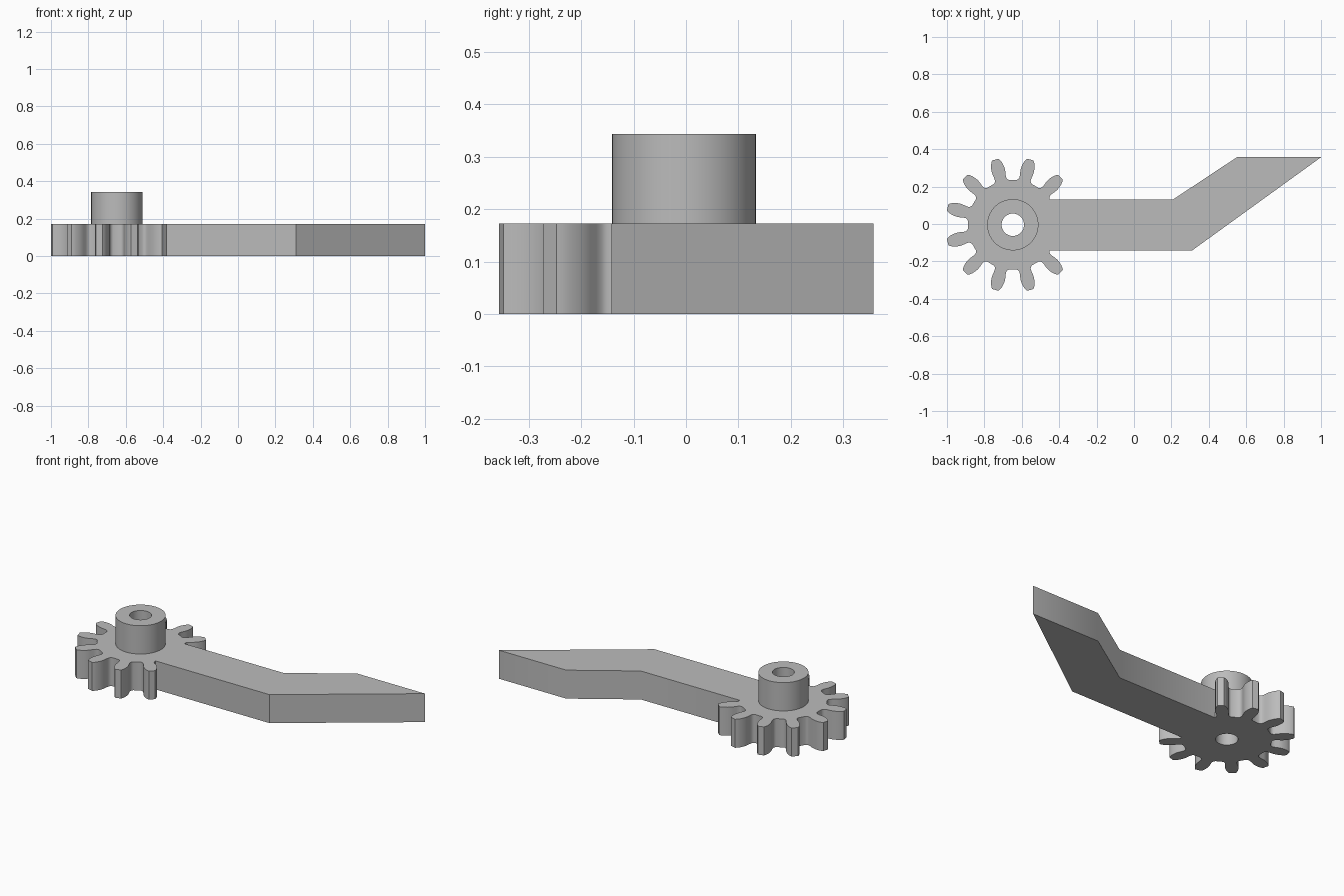
import bpy, bmesh
from math import radians, cos, sin, pi

if "Cube" in bpy.data.objects:
    bpy.data.objects.remove(bpy.data.objects["Cube"])

CENTRE_X, CENTRE_Y = -0.648, -0.004
THICK, HUB_TOP = 0.172, 0.343
HUB_R, BORE_R = 0.137, 0.06
TEETH = 12

grey = bpy.data.materials.new("plain_grey")
grey.use_nodes = True
colour = (0.5, 0.5, 0.5, 1)
grey.diffuse_color = colour
grey.node_tree.nodes["Principled BSDF"].inputs["Base Color"].default_value = colour


def prism(name, outline, z0, z1):
    """Extrude a closed counter-clockwise outline from z0 to z1."""
    bm = bmesh.new()
    base = bm.faces.new([bm.verts.new((x, y, z0)) for x, y in outline])
    top = bmesh.ops.extrude_face_region(bm, geom=[base])["geom"]
    verts = [v for v in top if isinstance(v, bmesh.types.BMVert)]
    bmesh.ops.translate(bm, verts=verts, vec=(0, 0, z1 - z0))
    bmesh.ops.recalc_face_normals(bm, faces=bm.faces)
    mesh = bpy.data.meshes.new(name)
    bm.to_mesh(mesh)
    bm.free()
    mesh.materials.append(grey)
    obj = bpy.data.objects.new(name, mesh)
    bpy.context.collection.objects.link(obj)
    return obj


def polar(r, angle):
    return CENTRE_X + r * cos(angle), CENTRE_Y + r * sin(angle)


def circle(r, count=64):
    return [polar(r, 2 * pi * i / count) for i in range(count)]


def combine(target, tool, operation):
    mod = target.modifiers.new(operation.lower(), "BOOLEAN")
    mod.operation, mod.object, mod.solver = operation, tool, "EXACT"
    bpy.context.view_layer.objects.active = target
    bpy.ops.object.modifier_apply(modifier=mod.name)


# Half a tooth: radius and half angle in degrees, from root fillet to tip
flank = [(0.24, 10.5), (0.245, 8.2), (0.255, 7.0), (0.27, 6.8), (0.29, 7.0),
         (0.305, 6.8), (0.32, 6.2), (0.34, 5.0), (0.352, 3.9), (0.361, 2.8)]
tooth = [(r, -a) for r, a in flank] + flank[::-1]
step = 360 / TEETH
gear_outline = [polar(r, radians(step * (i + 0.5) + a))
                for i in range(TEETH) for r, a in tooth]
gear = prism("gear_with_arm", gear_outline, 0, THICK)

# Cranked arm, merged with the gear
arm = prism("arm", [(-0.5, -0.142), (0.31, -0.142), (1.0, 0.357),
                    (0.55, 0.357), (0.21, 0.132), (-0.5, 0.132)], 0, THICK)
combine(gear, arm, "UNION")

# Hub on top of the gear, with one bore through both
hub = prism("hub", circle(HUB_R), THICK, HUB_TOP)
bore = prism("bore_cutter", circle(BORE_R, 48), -0.1, HUB_TOP + 0.1)
for part in (gear, hub):
    combine(part, bore, "DIFFERENCE")

for helper in (arm, bore):
    bpy.data.objects.remove(helper)

# Smooth the round walls and keep the rims sharp
bpy.ops.object.select_all(action="DESELECT")
for part in (gear, hub):
    part.select_set(True)
bpy.context.view_layer.objects.active = gear
bpy.ops.object.shade_smooth_by_angle(angle=radians(35))
